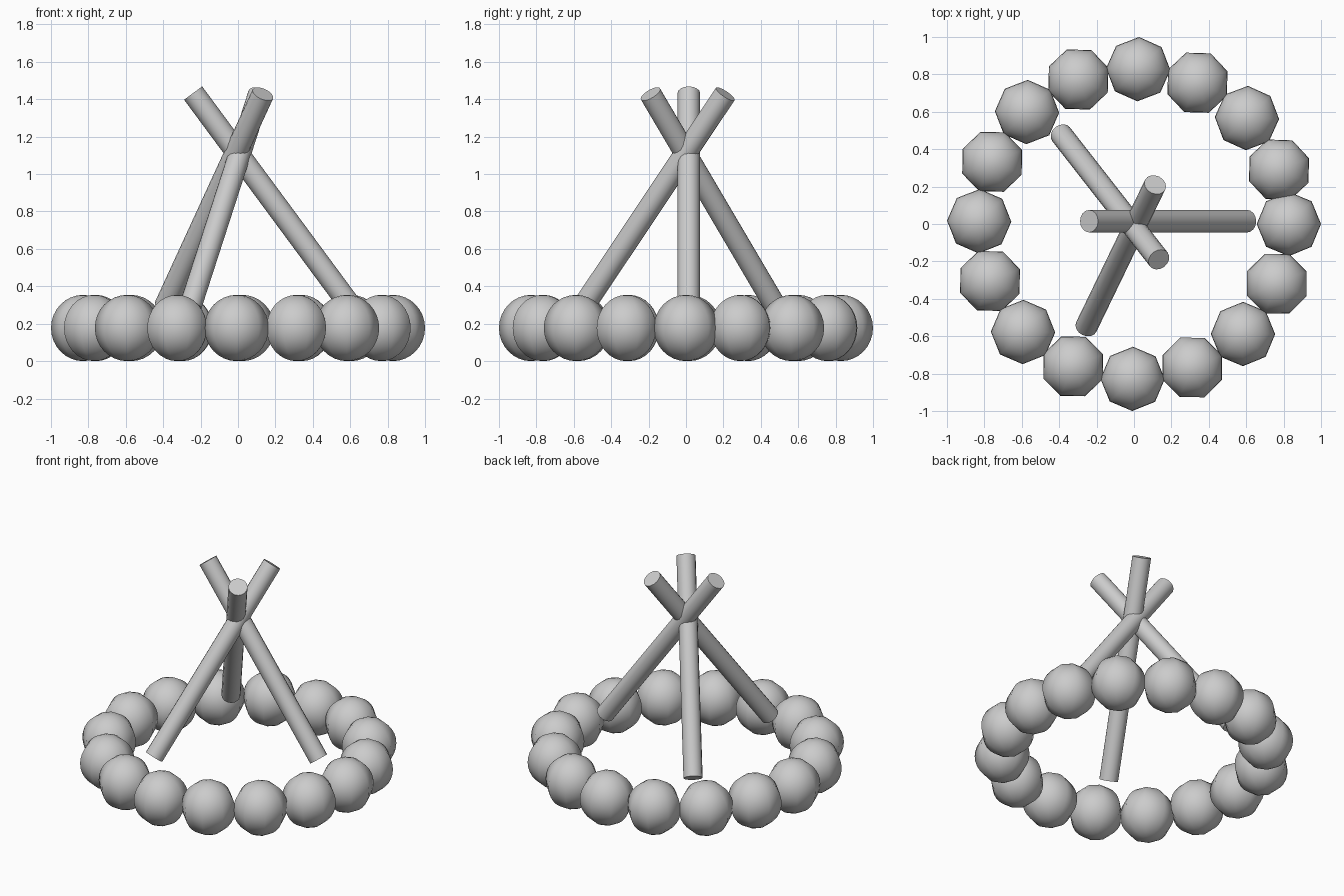
import bpy
from math import cos, sin, radians
from mathutils import Vector

if "Cube" in bpy.data.objects:
    bpy.data.objects.remove(bpy.data.objects["Cube"])

# Ring of stones: eight-sided spheres, spacing slightly over 1/16 turn
STEP = radians(-22.63)
for i in range(16):
    a = i * STEP
    bpy.ops.mesh.primitive_uv_sphere_add(
        segments=8, ring_count=16, radius=1,
        location=(0.828 * cos(a), 0.828 * sin(a), 0.177), rotation=(0, 0, a))
    stone = bpy.context.object
    stone.name = f"ring_stone_{i + 1}"
    stone.scale = (0.172, 0.172, 0.177)
    bpy.ops.object.shade_smooth()


def pole(name, bottom, top, radius=0.06):
    b, t = Vector(bottom), Vector(top)
    d = t - b
    bpy.ops.mesh.primitive_cylinder_add(
        vertices=16, radius=radius, depth=d.length, location=(b + t) / 2,
        rotation=d.to_track_quat('Z', 'Y').to_euler())
    bpy.context.object.name = name
    bpy.ops.object.shade_smooth_by_angle(angle=radians(40))


# Three leaning poles crossing near the top
pole("pole_right", (0.605, 0.015, 0.29), (-0.24, 0.015, 1.433))
pole("pole_front", (-0.255, -0.55, 0.29), (0.113, 0.21, 1.428))
pole("pole_back", (-0.39, 0.48, 0.29), (0.133, -0.19, 1.428))
